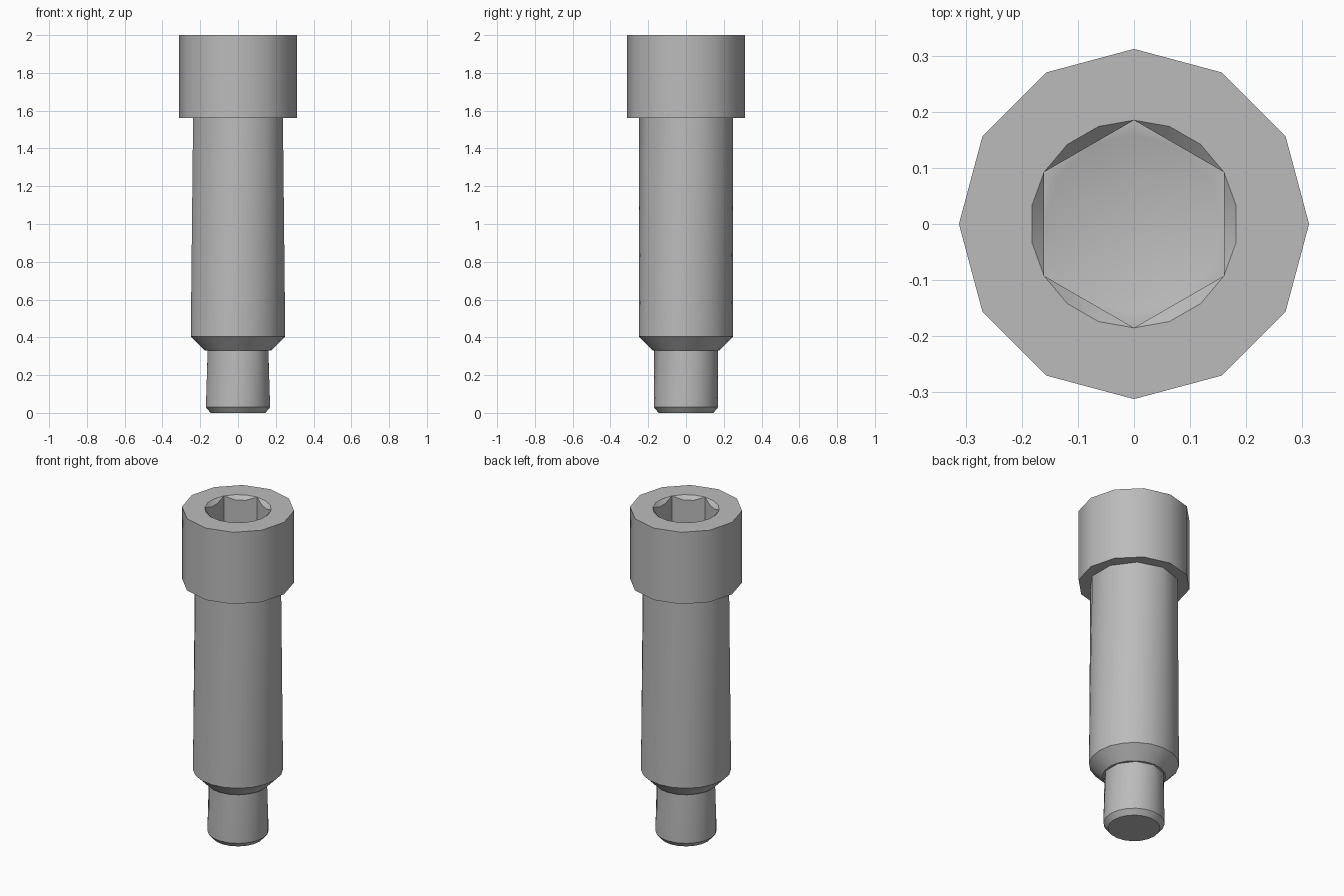
import bpy, bmesh
from math import pi, sin, cos, radians

cube = bpy.data.objects.get("Cube")
if cube:
    bpy.data.objects.remove(cube, do_unlink=True)

steel = bpy.data.materials.new("grey steel")
steel.use_nodes = True
grey = (0.5, 0.5, 0.5, 1)
steel.diffuse_color = grey
steel.node_tree.nodes["Principled BSDF"].inputs["Base Color"].default_value = grey


def ring(bm, n, r, z):
    """Regular polygon of vertices, starting on the +y axis."""
    return [bm.verts.new((r * sin(2 * pi * i / n), r * cos(2 * pi * i / n), z))
            for i in range(n)]


def bridge(bm, low, high):
    """Join two rings of any vertex count, stepping round both by angle."""
    n, m = len(low), len(high)
    i = j = 0
    while i < n or j < m:
        a, b = (i + 1) * m, (j + 1) * n
        face = [low[i % n], high[j % m]]
        if b <= a:
            j += 1
            face.append(high[j % m])
        if a <= b:
            i += 1
            face.append(low[i % n])
        bm.faces.new(face)


def finish(bm, name):
    bmesh.ops.remove_doubles(bm, verts=bm.verts, dist=0.0001)
    mesh = bpy.data.meshes.new(name)
    bm.to_mesh(mesh)
    bm.free()
    mesh.materials.append(steel)
    obj = bpy.data.objects.new(name, mesh)
    bpy.context.collection.objects.link(obj)
    bpy.ops.object.select_all(action="DESELECT")
    obj.select_set(True)
    bpy.context.view_layer.objects.active = obj
    bpy.ops.object.shade_smooth_by_angle(angle=radians(37))


def loft(bm, rings):
    for low, high in zip(rings, rings[1:]):
        bridge(bm, low, high)


# Socket head: underside, wall, top, chamfered hexagonal recess, drilled floor
TOP, SOCKET, FLOOR = 2.0, 0.185, 1.76
bm = bmesh.new()
rim = ring(bm, 18, SOCKET, TOP)
hex_edge = ring(bm, 18, SOCKET, TOP)
for k, v in enumerate(hex_edge):
    r = SOCKET * cos(pi / 6) / cos((k % 3) * pi / 9 - pi / 6)
    v.co.x *= r / SOCKET
    v.co.y *= r / SOCKET
    v.co.z -= SOCKET - r
drill = ring(bm, 12, 0.159, FLOOR)
loft(bm, [ring(bm, 10, 0.25, 1.56), ring(bm, 12, 0.312, 1.56),
          ring(bm, 12, 0.312, TOP), rim, hex_edge,
          ring(bm, 6, SOCKET, FLOOR), drill])
apex = bm.verts.new((0, 0, FLOOR - 0.09))
for a, b in zip(drill, drill[1:] + drill[:1]):
    bm.faces.new((a, apex, b))
finish(bm, "socket_head")

# Shoulder with a tapered lower end
bm = bmesh.new()
loft(bm, [ring(bm, 10, 0.169, 0.33), ring(bm, 20, 0.176, 0.33),
          ring(bm, 20, 0.25, 0.405), ring(bm, 10, 0.25, 1.56)])
finish(bm, "shoulder")

# Narrow tip with a chamfered end
bm = bmesh.new()
end = ring(bm, 20, 0.145, 0)
loft(bm, [end, ring(bm, 20, 0.17, 0.03), ring(bm, 10, 0.169, 0.33)])
bm.faces.new(end)
finish(bm, "tip")
